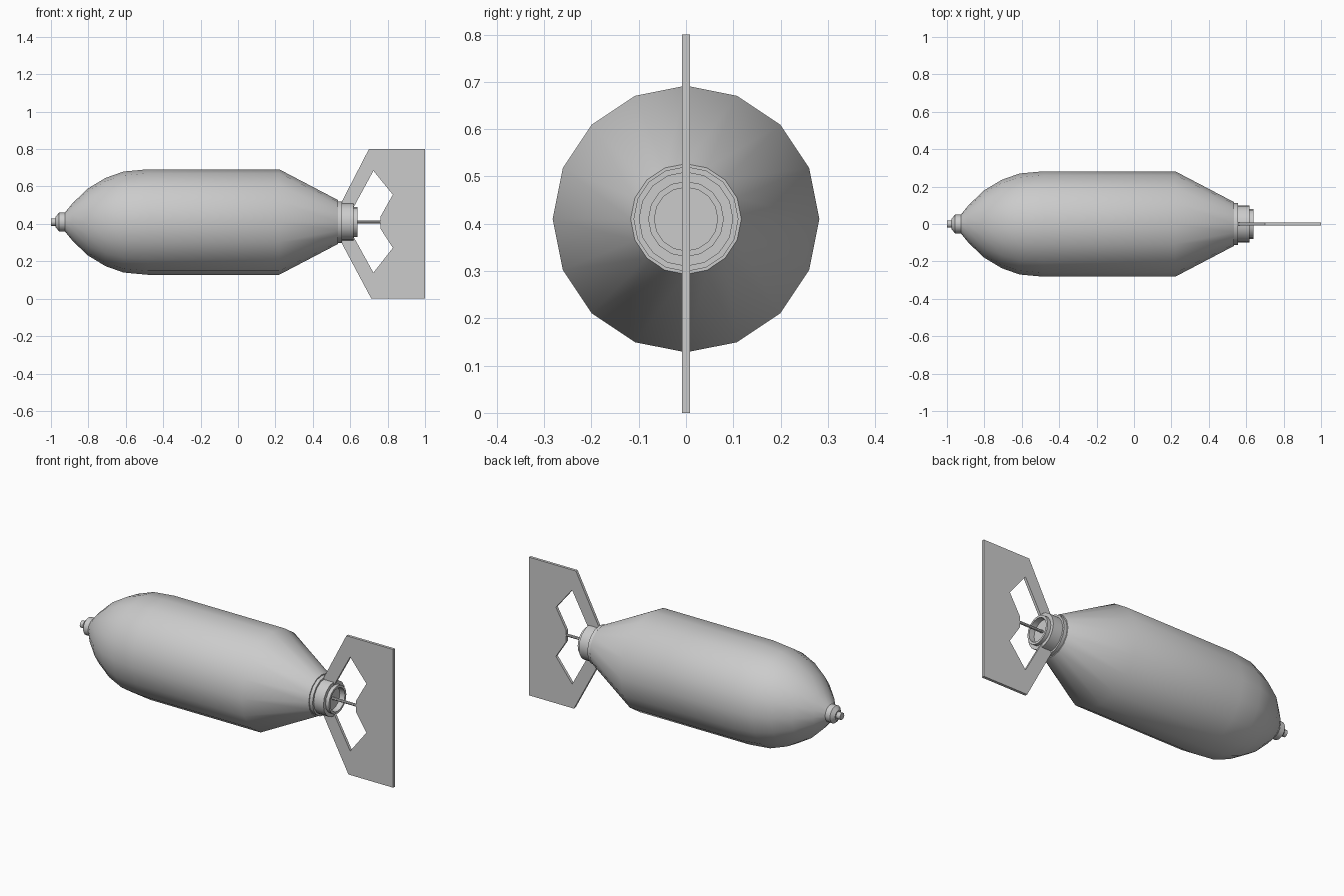
import bpy, bmesh, math

if "Cube" in bpy.data.objects:
    bpy.data.objects.remove(bpy.data.objects["Cube"])

SIDES = 16
AXIS_Z = 0.41

grey = bpy.data.materials.new("light_grey")
grey.use_nodes = True
colour = (0.6, 0.6, 0.6, 1)
grey.diffuse_color = colour
grey.node_tree.nodes["Principled BSDF"].inputs["Base Color"].default_value = colour


def finish(name, bm, smooth=True):
    bmesh.ops.recalc_face_normals(bm, faces=bm.faces)
    mesh = bpy.data.meshes.new(name)
    bm.to_mesh(mesh)
    bm.free()
    mesh.materials.append(grey)
    obj = bpy.data.objects.new(name, mesh)
    bpy.context.collection.objects.link(obj)
    if smooth:
        bpy.ops.object.select_all(action='DESELECT')
        obj.select_set(True)
        bpy.context.view_layer.objects.active = obj
        bpy.ops.object.shade_smooth_by_angle(angle=math.radians(35))
    return obj


def lathe(name, profile, sides=SIDES):
    """Turn (x, radius) points around the long axis and cap both ends."""
    bm = bmesh.new()
    rings = []
    for x, r in profile:
        angles = [math.tau * i / sides for i in range(sides)]
        rings.append([bm.verts.new((x, r * math.cos(a), AXIS_Z + r * math.sin(a)))
                      for a in angles])
    for a, b in zip(rings, rings[1:]):
        for i in range(sides):
            j = (i + 1) % sides
            bm.faces.new((a[i], a[j], b[j], b[i]))
    bm.faces.new(rings[0])
    bm.faces.new(rings[-1])
    return finish(name, bm)


# Main casing: rounded nose, straight barrel, tapered tail
lathe("casing", [(-0.93, 0.045), (-0.885, 0.1), (-0.804, 0.178), (-0.708, 0.236),
                 (-0.612, 0.27), (-0.483, 0.282), (0.22, 0.282), (0.535, 0.117)])

# Nose fuse with a stepped tip
lathe("nose_fuse", [(-1, 0.02), (-0.975, 0.02), (-0.975, 0.028), (-0.957, 0.05),
                    (-0.925, 0.05)])

# Tail collar: flange, sleeve and hollow end ring
lathe("tail_collar", [(0.53, 0.111), (0.555, 0.111), (0.555, 0.1), (0.617, 0.1),
                      (0.617, 0.08), (0.638, 0.08), (0.638, 0.067), (0.605, 0.067)])

# Thin rod joining the collar to the fin
lathe("tail_rod", [(0.6, 0.008), (0.765, 0.008)], 8)

# Flat tail fin with two struts reaching into the collar
outline = [(0.545, 0.5), (0.7, 0.8), (1, 0.8), (1, 0), (0.713, 0), (0.545, 0.315),
           (0.616, 0.335), (0.724, 0.139), (0.828, 0.272), (0.762, 0.374),
           (0.762, 0.44), (0.828, 0.556), (0.724, 0.684), (0.616, 0.485)]
bm = bmesh.new()
face = bm.faces.new([bm.verts.new((x, -0.008, z)) for x, z in outline])
extruded = bmesh.ops.extrude_face_region(bm, geom=[face])["geom"]
bmesh.ops.translate(bm, vec=(0, 0.016, 0),
                    verts=[v for v in extruded if isinstance(v, bmesh.types.BMVert)])
finish("tail_fin", bm, smooth=False)
